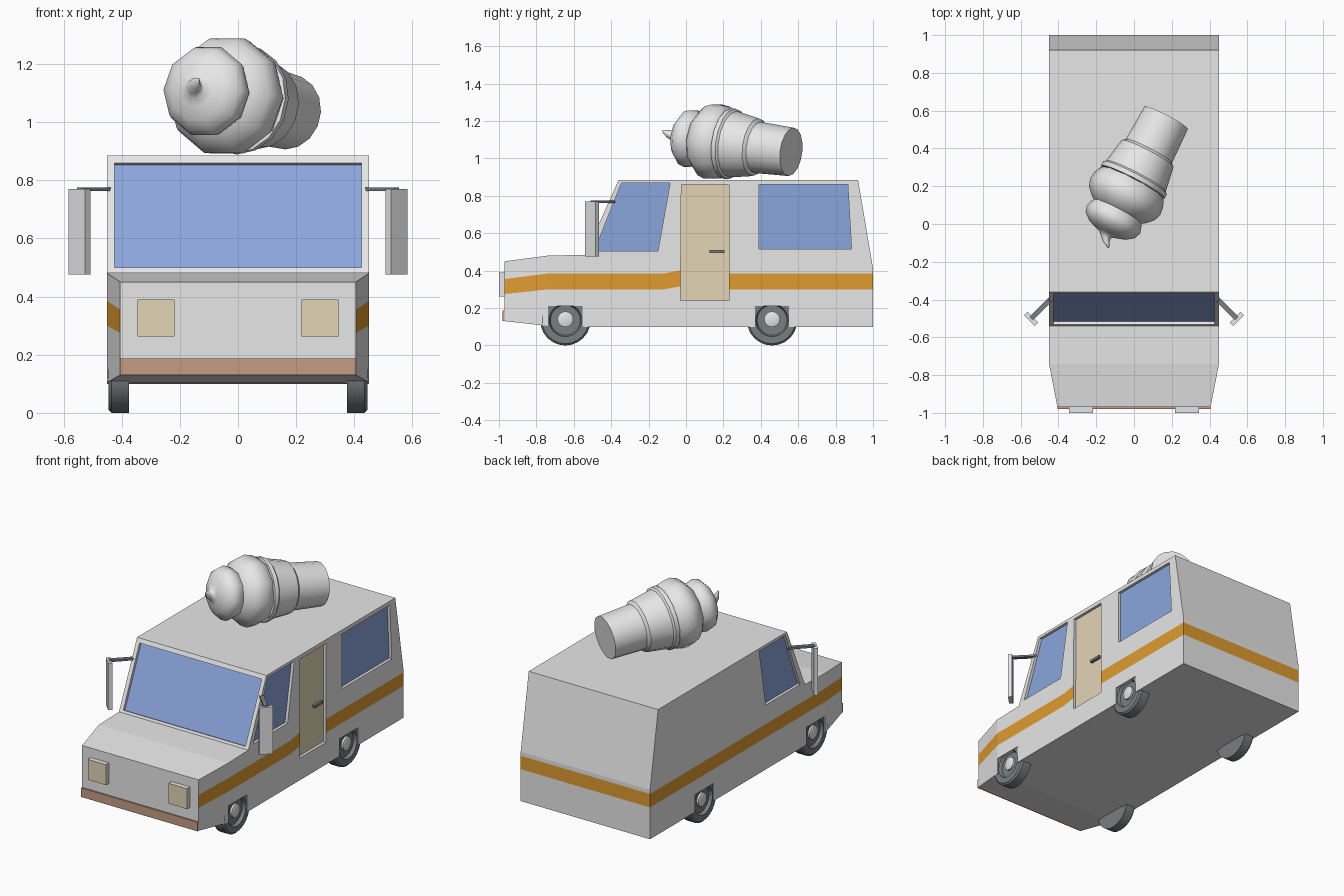
import bpy, bmesh, math
from mathutils import Vector as V

if "Cube" in bpy.data.objects:
    bpy.data.objects.remove(bpy.data.objects["Cube"])

def material(name, r, g, b):
    m = bpy.data.materials.new(name)
    m.diffuse_color = (r, g, b, 1)
    m.use_nodes = True
    m.node_tree.nodes["Principled BSDF"].inputs["Base Color"].default_value = m.diffuse_color
    return m

WHITE = material("body white", .8, .8, .8)
ORANGE = material("stripe orange", .74, .33, .03)
BLUE = material("window blue", .26, .38, .72)
TAN = material("door tan", .77, .67, .47)
BROWN = material("bumper brown", .56, .34, .23)
DARK = material("rubber grey", .19, .21, .22)
SILVER = material("mirror silver", .65, .69, .82)

def mesh_object(name, verts, faces, mats, rule=None, smooth=None):
    bm = bmesh.new()
    vs = [bm.verts.new(v) for v in verts]
    for f in faces:
        bm.faces.new([vs[i] for i in f])
    bmesh.ops.recalc_face_normals(bm, faces=bm.faces)
    if rule:
        for f in bm.faces:
            f.material_index = rule(f)
    me = bpy.data.meshes.new(name)
    bm.to_mesh(me)
    bm.free()
    for m in mats:
        me.materials.append(m)
    ob = bpy.data.objects.new(name, me)
    bpy.context.collection.objects.link(ob)
    if smooth:
        bpy.ops.object.select_all(action='DESELECT')
        ob.select_set(True)
        bpy.context.view_layer.objects.active = ob
        bpy.ops.object.shade_smooth_by_angle(angle=math.radians(smooth))
    return ob

def prism(name, pts, offset, mats, start=0.0, rule=None):
    """Polygon pts swept along offset, from fraction start to 1."""
    o, n = V(offset), len(pts)
    verts = [V(p) + o * start for p in pts] + [V(p) + o for p in pts]
    faces = [range(n), range(n, 2 * n)]
    faces += [(i, (i + 1) % n, n + (i + 1) % n, n + i) for i in range(n)]
    return mesh_object(name, verts, faces, mats, rule)

def box(name, x0, x1, y0, y1, z0, z1, mats, rule=None):
    pts = [(x0, y0, z0), (x1, y0, z0), (x1, y1, z0), (x0, y1, z0)]
    return prism(name, pts, (0, 0, z1 - z0), mats, 0, rule)

def lathe(name, base, axis, profile, sides, mats, rule=None, bend=V((0, 0, 0)), smooth=50):
    """Profile of (distance, radius[, bend amount]) turned about an axis."""
    base, d = V(base), V(axis).normalized()
    u = d.cross(V((0, 0, 1))).normalized()
    w = u.cross(d)
    verts, faces = [], []
    for t, r, *k in profile:
        for i in range(sides):
            a = 2 * math.pi * i / sides
            verts.append(base + d * t + (u * math.cos(a) + w * math.sin(a)) * r + bend * (k[0] if k else 0))
    for j in range(len(profile) - 1):
        for i in range(sides):
            a, b = j * sides + i, j * sides + (i + 1) % sides
            faces.append((a, b, b + sides, a + sides))
    faces += [range(sides), range(len(verts) - sides, len(verts))]
    return mesh_object(name, verts, faces, mats, rule, smooth)

# Body: stations from front to back: y, half width, row heights, stripe rise on the right
stations = [(-.97, .405, (.13, .275, .355, .45), 0),
            (-.74, .45, (.105, .30, .385, .48), 0),
            (-.54, .45, (.10, .30, .385, .485), 0),
            (-.12, .45, (.10, .30, .385, .485), 0),
            (-.03, .45, (.10, .30, .385, .485), .016),
            (.23, .45, (.10, .30, .385, .485), 0),
            (1.0, .45, (.10, .30, .385, .41), 0)]
last = len(stations) - 1
roof_y = {2: -.36, last: .92}
verts, idx, faces, stripe = [], {}, [], []
for s in (-1, 1):
    for i, (y, w, zs, rise) in enumerate(stations):
        for r in range(5 if i >= 2 else 4):
            idx[s, i, r] = len(verts)
            if r == 4:
                verts.append((s * w, roof_y.get(i, y), .885))
            else:
                verts.append((s * w, y, zs[r] + (rise if s > 0 and r in (1, 2) else 0)))
    for i in range(last):
        for r in range(4 if i >= 2 else 3):
            faces.append([idx[s, i, r], idx[s, i + 1, r], idx[s, i + 1, r + 1], idx[s, i, r + 1]])
            stripe.append(r == 1)
outline = [(0, r) for r in range(4)] + [(1, 3), (2, 3)] + [(i, 4) for i in range(2, last + 1)]
outline += [(last, r) for r in (3, 2, 1, 0)] + [(i, 0) for i in range(last - 1, 0, -1)]
for a, b in zip(outline, outline[1:] + outline[:1]):
    faces.append([idx[-1, *a], idx[1, *a], idx[1, *b], idx[-1, *b]])
    stripe.append(a == (last, 2) and b == (last, 1))
body = mesh_object("van_body", verts, faces, [WHITE, ORANGE], lambda f: int(stripe[f.index]) if f.index >= 0 else 0)
for p, k in zip(body.data.polygons, stripe):
    p.material_index = int(k)

cutters = []

def recess(name, pts, normal, mat):
    """Sink a panel into the body and lay a thin plate in it."""
    n = V(normal).normalized()
    cutters.append(prism(name + "_cutter", [V(p) + n * .03 for p in pts], n * -.05, [WHITE]))
    prism(name, pts, n * -.022, [mat], .8)

# Windows and door
def shield(x, z):
    return (x, -.54 + .45 * (z - .485), z)

recess("windshield", [shield(-.425, .50), shield(.425, .50), shield(.425, .86), shield(-.425, .86)],
       (0, -.4, .18), BLUE)
cab = [(-.49, .505), (-.345, .868), (-.085, .868), (-.15, .505)]
rear = [(.39, .515), (.39, .86), (.865, .86), (.885, .515)]
door = [(-.03, .24), (-.025, .86), (.23, .86), (.23, .24)]
for s, side in ((1, "right"), (-1, "left")):
    recess(side + "_cab_window", [(s * .45, y, z) for y, z in cab], (s, 0, 0), BLUE)
recess("serving_window", [(.45, y, z) for y, z in rear], (1, 0, 0), BLUE)
recess("door", [(.45, y, z) for y, z in door], (1, 0, 0), TAN)
box("door_handle", .43, .449, .125, .205, .494, .51, [DARK])

# Wheels with square arch openings
tyre = [(0, .05), (0, .135), (.06, .135), (.07, .125), (.07, .088), (.05, .08), (.05, .03)]
hub = [(.04, .042), (.062, .042), (.066, .034)]
for s, side in ((1, "right"), (-1, "left")):
    for y, end in ((-.645, "front"), (.46, "rear")):
        lathe(f"{end}_{side}_tyre", (s * .375, y, .135), (s, 0, 0), tyre, 24, [DARK], smooth=35)
        lathe(f"{end}_{side}_hub", (s * .375, y, .14), (s, 0, 0), hub, 16, [WHITE], smooth=35)
        x0, x1 = sorted((s * .37, s * .5))
        cutters.append(box("arch_cutter", x0, x1, y - .092, y + .092, .05, .21, [WHITE]))

# Cut all recesses out of the body
for c in cutters:
    c.hide_render = True
    m = body.modifiers.new("cut", 'BOOLEAN')
    m.object, m.operation, m.solver = c, 'DIFFERENCE', 'EXACT'
dg = bpy.context.evaluated_depsgraph_get()
body.data = bpy.data.meshes.new_from_object(body.evaluated_get(dg))
body.modifiers.clear()
for c in cutters:
    bpy.data.objects.remove(c)

# Bumper and headlights
box("front_bumper", -.405, .405, -.98, -.965, .13, .187, [BROWN])
for s, side in ((1, "right"), (-1, "left")):
    x0, x1 = sorted((s * .218, s * .345))
    box(side + "_headlight", x0, x1, -1.0, -.965, .262, .39, [WHITE, TAN], lambda f: int(f.normal.y < -.9))

# Wing mirrors on diagonal arms
for s, side in ((1, "right"), (-1, "left")):
    c, along, across = V((s * .545, -.502, .475)), V((s, 1, 0)).normalized(), V((s, -1, 0)).normalized()
    pts = [c + along * a * .04 + across * b * .0125 for a, b in ((-1, -1), (1, -1), (1, 1), (-1, 1))]
    prism(side + "_mirror", pts, (0, 0, .295), [WHITE, SILVER], 0,
          lambda f: int(f.normal.dot(across) < -.9))
    p, q = V((s * .435, -.39, .763)), c + V((0, 0, .288))
    arm = [p - along * .013, p + along * .013, q + along * .013, q - along * .013]
    prism(side + "_mirror_arm", arm, (0, 0, .012), [DARK])

# Tilted ice cream cone on the roof
base, axis = (.17, .562, 1.035), (-.457, -.881, .117)
wafer = [(0, .13), (.20, .138), (.215, .155), (.24, .16), (.35, .178), (.36, .19), (.385, .19), (.39, .17)]
lathe("wafer_cup", base, axis, wafer, 16, [WHITE], smooth=35)
swirl = [(.37, .165), (.395, .188), (.43, .204), (.475, .209), (.515, .195), (.55, .16), (.562, .142),
         (.578, .15), (.61, .16), (.645, .148), (.675, .11), (.69, .065), (.70, .038), (.72, .027, .15),
         (.75, .02, .5), (.78, .006, 1)]
lathe("ice_cream_swirl", base, axis, swirl, 10, [WHITE], bend=V((.05, 0, .02)), smooth=60)
